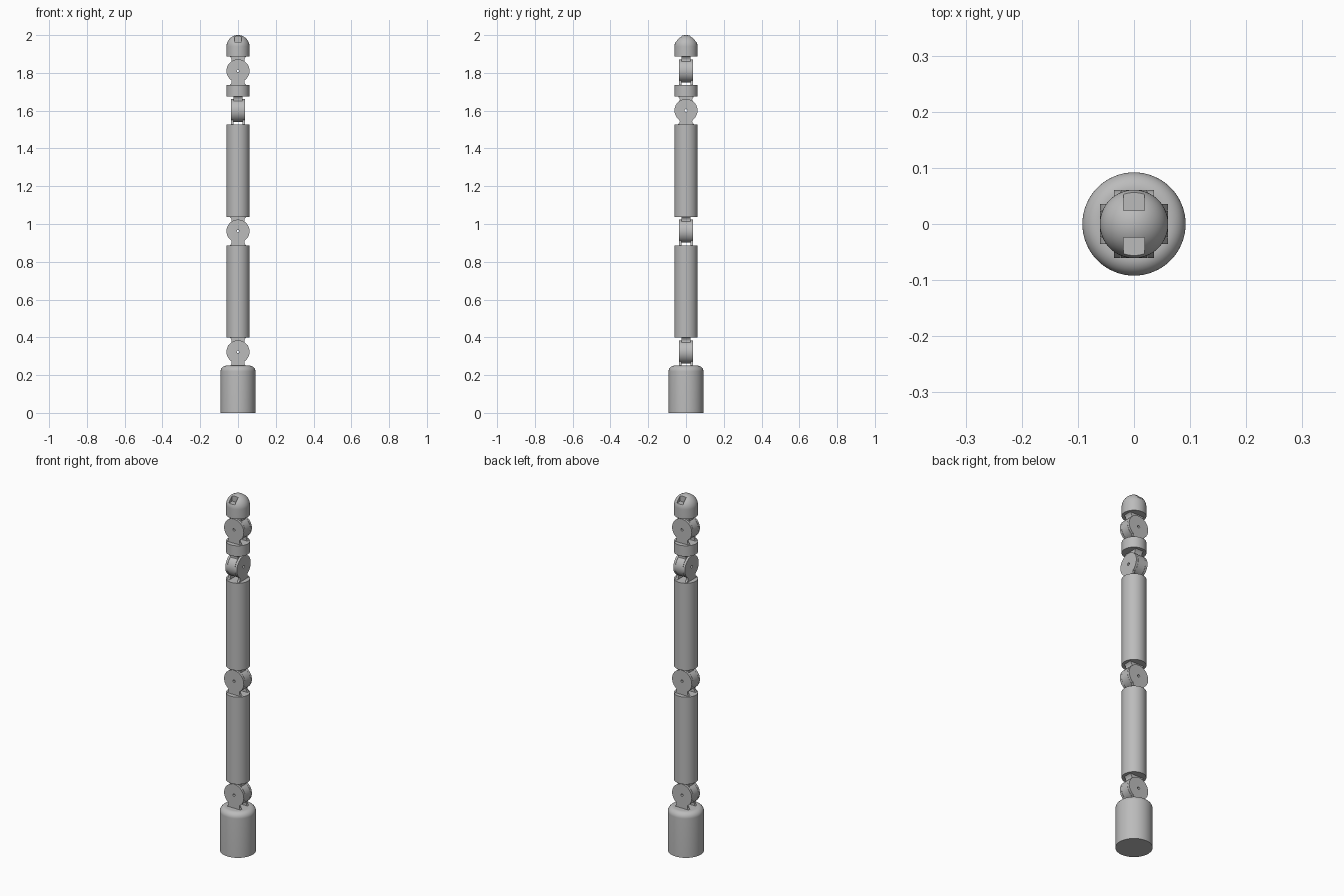
import bpy, bmesh, math
from mathutils import Matrix

cube = bpy.data.objects.get("Cube")
if cube:
    bpy.data.objects.remove(cube, do_unlink=True)

grey = bpy.data.materials.new("plain_grey")
grey.use_nodes = True
grey.diffuse_color = (0.5, 0.5, 0.5, 1)
grey.node_tree.nodes["Principled BSDF"].inputs["Base Color"].default_value = (0.5, 0.5, 0.5, 1)

R = 0.061        # arm and joint radius
REACH = 0.075    # joint centre to the face of the neighbouring part


def finish(name, bm):
    bmesh.ops.recalc_face_normals(bm, faces=bm.faces)
    mesh = bpy.data.meshes.new(name)
    bm.to_mesh(mesh)
    bm.free()
    mesh.materials.append(grey)
    ob = bpy.data.objects.new(name, mesh)
    bpy.context.collection.objects.link(ob)
    return ob


def smooth(ob):
    bpy.ops.object.select_all(action='DESELECT')
    ob.select_set(True)
    bpy.context.view_layer.objects.active = ob
    bpy.ops.object.shade_smooth_by_angle(angle=math.radians(35))


def cut(ob, cutter):
    mod = ob.modifiers.new("cut", 'BOOLEAN')
    mod.operation = 'DIFFERENCE'
    mod.solver = 'EXACT'
    mod.object = cutter
    bpy.context.view_layer.objects.active = ob
    bpy.ops.object.modifier_apply(modifier=mod.name)
    bpy.data.objects.remove(cutter, do_unlink=True)


def lathe(name, profile, steps=64):
    """Spin (radius, height) points around z."""
    bm = bmesh.new()
    verts = [bm.verts.new((r, 0, z)) for r, z in profile]
    edges = [bm.edges.new(pair) for pair in zip(verts, verts[1:])]
    bmesh.ops.spin(bm, geom=verts + edges, cent=(0, 0, 0), axis=(0, 0, 1),
                   angle=math.tau, steps=steps)
    bmesh.ops.remove_doubles(bm, verts=bm.verts, dist=1e-5)
    return finish(name, bm)


def arc(radius, cx, cz, start, end, n):
    angles = [math.radians(start + (end - start) * i / n) for i in range(n + 1)]
    return [(cx + radius * math.cos(a), cz + radius * math.sin(a)) for a in angles]


def lug(name, y0, y1, z, up, turn):
    """Round hinge plate with a flared neck, pierced by a pin hole."""
    disc = arc(R, 0, 0, -56, 236, 48)
    flare = [(-0.033, -0.057), (-0.036, -0.067), (-0.043, -REACH)]
    outline = disc + flare + [(-x, h) for x, h in reversed(flare)]
    place = Matrix.Translation((0, 0, z)) @ Matrix.Rotation(turn, 4, 'Z')
    if up:
        place = place @ Matrix.Rotation(math.pi, 4, 'Y')
    bm = bmesh.new()
    face = bm.faces.new([bm.verts.new((x, y0, h)) for x, h in outline])
    out = bmesh.ops.extrude_face_region(bm, geom=[face])
    moved = [v for v in out["geom"] if isinstance(v, bmesh.types.BMVert)]
    bmesh.ops.translate(bm, verts=moved, vec=(0, y1 - y0, 0))
    bm.transform(place)
    ob = finish(name, bm)
    pin = bmesh.new()
    bmesh.ops.create_cone(pin, cap_ends=True, segments=16, radius1=0.007, radius2=0.007,
                          depth=0.2, matrix=place @ Matrix.Rotation(math.pi / 2, 4, 'X'))
    cut(ob, finish("pin_cutter", pin))
    smooth(ob)


# Base with rounded shoulder
smooth(lathe("base", [(0, 0), (0.092, 0)] + arc(0.03, 0.062, 0.22, 0, 90, 10) + [(0, 0.25)]))

# Straight arm segments
for name, z0, z1 in (("lower_arm", 0.398, 0.887), ("upper_arm", 1.037, 1.526),
                     ("wrist_ring", 1.676, 1.736)):
    smooth(lathe(name, [(0, z0), (R, z0), (R, z1), (0, z1)]))

# Hinges: a fork below holding a tongue from above
for name, z, turn in (("base_joint", 0.323, 0), ("elbow_joint", 0.962, 0),
                      ("wrist_joint", 1.601, math.pi / 2), ("tip_joint", 1.811, 0)):
    lug(name + "_fork_front", -0.036, -0.024, z, False, turn)
    lug(name + "_fork_back", 0.024, 0.036, z, False, turn)
    lug(name + "_tongue", -0.023, 0.023, z, True, turn)

# Domed tip with a notch at front and back
tip = lathe("tip", [(0, 1.886), (R, 1.886)] + arc(R, 0, 2 - R, 0, 90, 20))
for side in (-1, 1):
    bm = bmesh.new()
    bmesh.ops.create_cube(bm, size=1, matrix=Matrix.Translation((0, side * 0.074, 2.013))
                          @ Matrix.Diagonal((0.038, 0.1, 0.1, 1)))
    cut(tip, finish("notch_cutter", bm))
smooth(tip)
